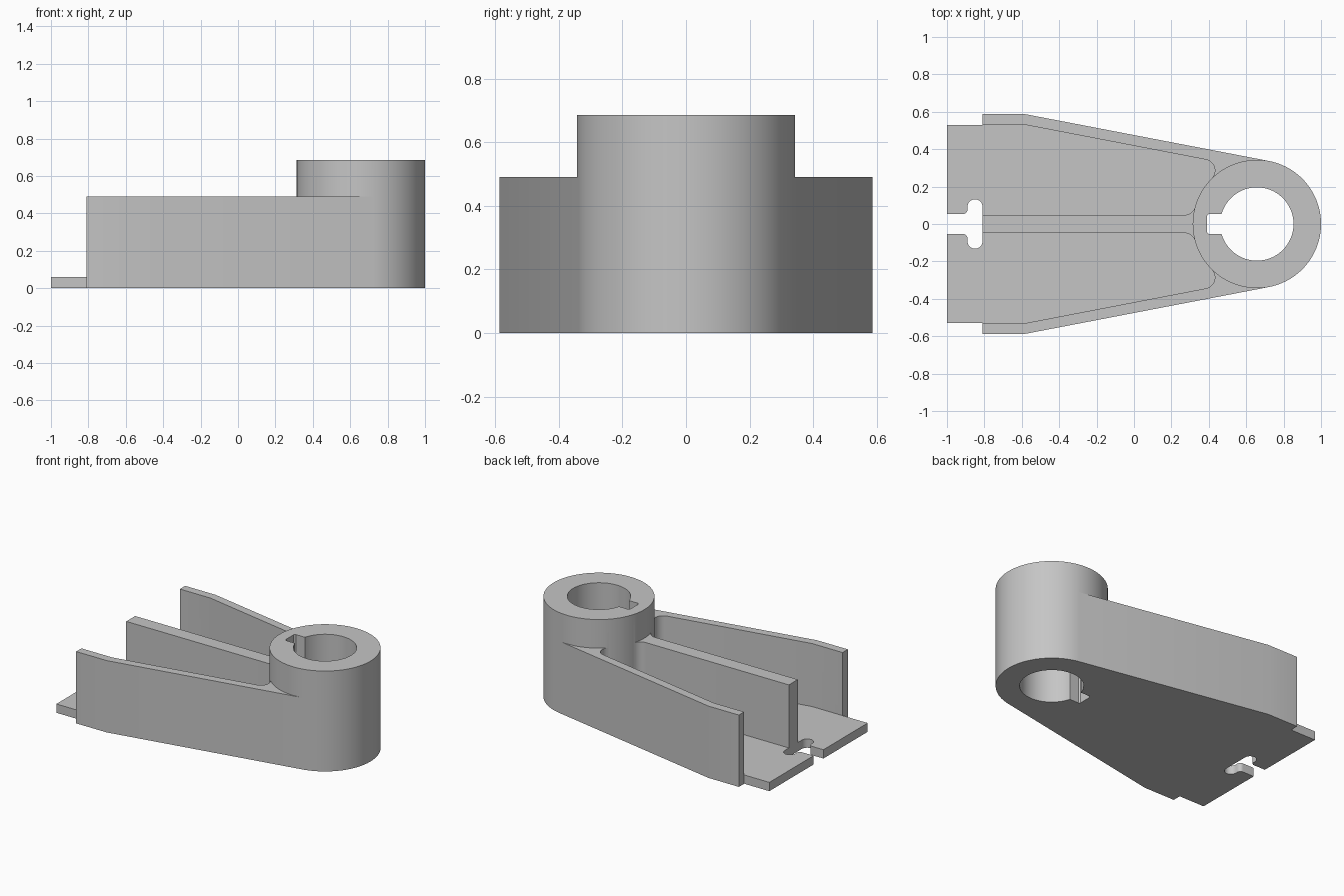
import bpy, bmesh
from math import cos, sin, pi, sqrt, radians
from mathutils import Vector

if "Cube" in bpy.data.objects:
    bpy.data.objects.remove(bpy.data.objects["Cube"])

HUB = Vector((0.657, 0))
HUB_R, BORE_R = 0.343, 0.196
HUB_TOP, RIB_TOP, PLATE_TOP = 0.685, 0.49, 0.06
BACK, BEND = -0.81, -0.58          # rear end of the ribs, start of the taper
RIB, FILLET = 0.048, 0.06          # half thickness of middle rib, corner radius
TAPER = radians(10.9)

grey = bpy.data.materials.new("cast grey")
grey.use_nodes = True
grey.diffuse_color = (0.56, 0.56, 0.56, 1)
grey.node_tree.nodes["Principled BSDF"].inputs["Base Color"].default_value = grey.diffuse_color


def prism(name, points, z0, z1):
    """Extrude a flat outline between two heights."""
    bm = bmesh.new()
    face = bm.faces.new([bm.verts.new((p[0], p[1], z0)) for p in points])
    top = bmesh.ops.extrude_face_region(bm, geom=[face])["geom"]
    verts = [v for v in top if isinstance(v, bmesh.types.BMVert)]
    bmesh.ops.translate(bm, verts=verts, vec=(0, 0, z1 - z0))
    bmesh.ops.recalc_face_normals(bm, faces=bm.faces)
    mesh = bpy.data.meshes.new(name)
    bm.to_mesh(mesh)
    bm.free()
    mesh.materials.append(grey)
    obj = bpy.data.objects.new(name, mesh)
    bpy.context.collection.objects.link(obj)
    return obj


def arc(c, r, a0, a1, n=12):
    return [(c[0] + r * cos(a0 + (a1 - a0) * i / n),
             c[1] + r * sin(a0 + (a1 - a0) * i / n)) for i in range(n + 1)]


def combine(target, other, operation):
    """Apply a boolean and discard the second solid."""
    mod = target.modifiers.new(operation, "BOOLEAN")
    mod.operation, mod.object, mod.solver = operation, other, "EXACT"
    bpy.context.view_layer.objects.active = target
    bpy.ops.object.modifier_apply(modifier=mod.name)
    bpy.data.objects.remove(other)


def mirror(points, side):
    return [(p[0], p[1] * side) for p in points]


def angle(v):
    return Vector((1, 0)).angle_signed(v) * -1


# Tapered body, tangent to the hub
tangent = HUB + HUB_R * Vector((sin(TAPER), cos(TAPER)))
half = [(BACK, 0.587), (BEND, 0.587), tuple(tangent)]
body = prism("lever_arm", half + mirror(half, -1)[::-1], 0, RIB_TOP)

# Pocket outline with rounded corners beside the hub
reach = HUB_R + FILLET
c1 = Vector((HUB.x - sqrt(reach ** 2 - (RIB + FILLET) ** 2), RIB + FILLET))
along = Vector((cos(TAPER), -sin(TAPER)))
inward = Vector((-sin(TAPER), -cos(TAPER)))
start = Vector((BEND, 0.53)) + inward * FILLET
to_hub = HUB - start
t = to_hub.dot(along)
c2 = start + along * (t - sqrt(t * t - to_hub.length_squared + reach ** 2))
pocket = ([(-1.1, RIB)]
          + arc(c1, FILLET, -pi / 2, angle(HUB - c1))
          + arc(c2, FILLET, angle(HUB - c2), pi / 2 - TAPER)
          + [(BEND, 0.53), (-1.1, 0.53)])

# Rear tab half with its share of the rounded T slot
tab = ([(-1, 0.053)]
       + arc((-0.915, 0.078), 0.025, -pi / 2, 0, 8)
       + arc((-0.85, 0.092), 0.04, pi, 0, 16)
       + [(-0.78, 0.092), (-0.78, 0.53), (-1, 0.53)])

for side in (1, -1):
    combine(body, prism("pocket_cutter", mirror(pocket, side), PLATE_TOP, 1), "DIFFERENCE")
for side in (1, -1):
    combine(body, prism("rear_tab", mirror(tab, side), 0, PLATE_TOP), "UNION")

# Hub, then bore and keyway through it
combine(body, prism("hub", arc(HUB, HUB_R, 0, 2 * pi, 128)[:-1], 0, HUB_TOP), "UNION")
combine(body, prism("bore_cutter", arc(HUB, BORE_R, 0, 2 * pi, 96)[:-1], -0.1, 1), "DIFFERENCE")
keyway = [(0.6, 0.053), (0.4, 0.053), (0.39, 0.043)]
combine(body, prism("keyway_cutter", keyway + mirror(keyway, -1)[::-1], -0.1, 1), "DIFFERENCE")

# Smooth round walls, crisp edges
bpy.ops.object.select_all(action="DESELECT")
body.select_set(True)
bpy.context.view_layer.objects.active = body
bpy.ops.object.shade_smooth_by_angle(angle=radians(25))
